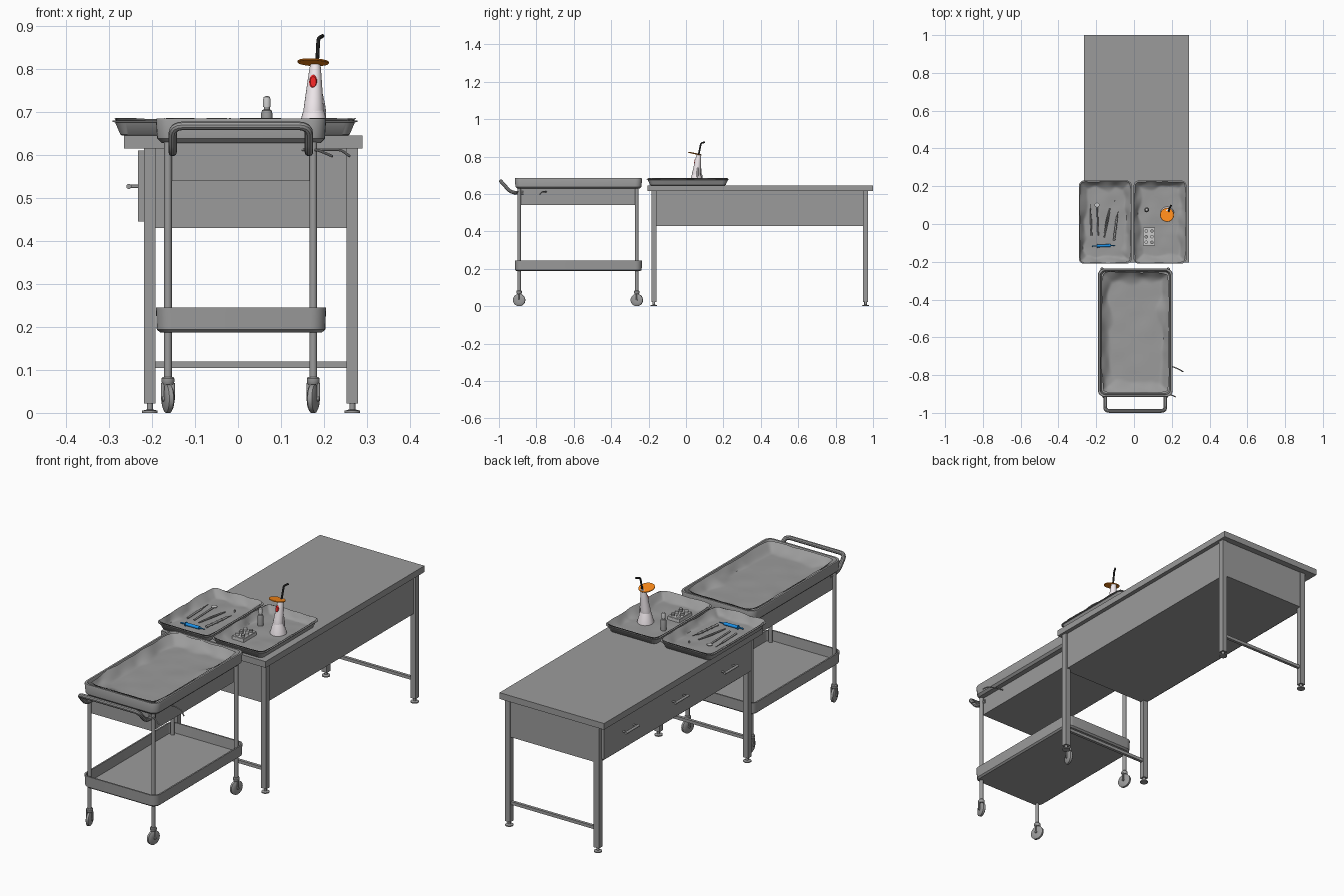
import bpy, bmesh, math
from mathutils import Vector, noise

if "Cube" in bpy.data.objects:
    bpy.data.objects.remove(bpy.data.objects["Cube"])

def color(name, *rgb):
    m = bpy.data.materials.new(name)
    m.diffuse_color = (*rgb, 1)
    m.use_nodes = True
    m.node_tree.nodes["Principled BSDF"].inputs["Base Color"].default_value = m.diffuse_color
    return m

steel = color('dark_steel', .33, .33, .33)
pale = color('pale_grey', .6, .6, .6)
white = color('white_plastic', .88, .82, .85)
red = color('red', .9, .02, .02)
orange = color('orange', 1, .26, .01)
black = color('black', .03, .03, .03)
blue = color('blue', .01, .28, .8)

def finish(ob, mat, smooth=True):
    ob.data.materials.append(mat)
    bpy.ops.object.select_all(action='DESELECT')
    ob.select_set(True)
    bpy.context.view_layer.objects.active = ob
    if smooth:
        bpy.ops.object.shade_smooth_by_angle(angle=math.radians(35))

def add(name, bm, mat=steel):
    bmesh.ops.recalc_face_normals(bm, faces=bm.faces)
    me = bpy.data.meshes.new(name)
    bm.to_mesh(me)
    bm.free()
    ob = bpy.data.objects.new(name, me)
    bpy.context.collection.objects.link(ob)
    finish(ob, mat)

def box(name, x0, x1, y0, y1, z0, z1, mat=steel, bevel=0):
    bm = bmesh.new()
    bmesh.ops.create_cube(bm, size=1)
    for v in bm.verts:
        v.co = ((x0 + x1) / 2 + v.co.x * (x1 - x0), (y0 + y1) / 2 + v.co.y * (y1 - y0),
                (z0 + z1) / 2 + v.co.z * (z1 - z0))
    if bevel:
        bmesh.ops.bevel(bm, geom=bm.edges[:], offset=bevel, segments=2, affect='EDGES')
    add(name, bm, mat)

def lathe(name, base, axis, profile, mat=steel, n=24, sx=1):
    """Closed turned shape: profile of (radius, height) along an axis."""
    q = Vector(axis).to_track_quat('Z', 'Y').to_matrix()
    bm = bmesh.new()
    rings = [[bm.verts.new(Vector(base) + q @ Vector((sx * r * math.cos(2 * math.pi * i / n),
              r * math.sin(2 * math.pi * i / n), h))) for i in range(n)] for r, h in profile]
    for a, b in zip(rings, rings[1:]):
        for i in range(n):
            bm.faces.new((a[i], a[i - 1], b[i - 1], b[i]))
    bm.faces.new(rings[0])
    bm.faces.new(rings[-1])
    add(name, bm, mat)

def rod(name, a, b, r, r2=None, mat=steel, n=16):
    d = Vector(b) - Vector(a)
    lathe(name, a, d, [(r, 0), (r if r2 is None else r2, d.length)], mat, n)

def tube(name, pts, r, fillet=0.02, mat=steel):
    """Bent pipe with rounded corners."""
    pts = [Vector(p) for p in pts]
    path = [pts[0]]
    for a, b, c in zip(pts, pts[1:], pts[2:]):
        p, q = b + (a - b).normalized() * fillet, b + (c - b).normalized() * fillet
        path += [(1 - t) ** 2 * p + 2 * t * (1 - t) * b + t * t * q for t in (0, .25, .5, .75, 1)]
    path.append(pts[-1])
    cu = bpy.data.curves.new(name, 'CURVE')
    cu.dimensions, cu.bevel_depth, cu.bevel_resolution, cu.use_fill_caps = '3D', r, 3, True
    s = cu.splines.new('POLY')
    s.points.add(len(path) - 1)
    for sp, p in zip(s.points, path):
        sp.co = (*p, 1)
    ob = bpy.data.objects.new(name, cu)
    bpy.context.collection.objects.link(ob)
    finish(ob, mat, False)
    bpy.ops.object.convert(target='MESH')
    bpy.ops.object.shade_smooth_by_angle()

def tray(name, cx, cy, loops):
    """Rounded-rectangle loops (half x, half y, corner radius, z), from outer floor to inner floor."""
    bm = bmesh.new()
    rings = []
    for hx, hy, r, z in loops:
        ring = []
        for k, (sx, sy) in enumerate(((1, 1), (-1, 1), (-1, -1), (1, -1))):
            for j in range(7):
                t = math.pi / 2 * (k + j / 6)
                ring.append(bm.verts.new((cx + sx * (hx - r) + r * math.cos(t),
                                          cy + sy * (hy - r) + r * math.sin(t), z)))
        rings.append(ring)
    for a, b in zip(rings, rings[1:]):
        for i in range(len(a)):
            bm.faces.new((a[i - 1], a[i], b[i], b[i - 1]))
    bm.faces.new(rings[0])
    bm.faces.new(rings[-1])
    add(name, bm)

def cloth(name, cx, cy, hx, hy, floor, rim, seed, slope):
    """Crumpled liner: flat middle, wavy edges climbing the tray walls."""
    bm = bmesh.new()
    bmesh.ops.create_grid(bm, x_segments=50, y_segments=70, size=1)
    for v in bm.verts:
        u, w = v.co.x, v.co.y
        n = noise.noise(Vector((u * 2 + seed, w * 3, seed)))
        edge = min(hx * (1 - abs(u)), hy * (1 - abs(w)))
        climb = max(0, 1 - edge / (slope * (1 + .9 * n))) ** 1.5
        k = .985 + .03 * n
        v.co = (cx + hx * u * k * (1 - .06 * w ** 8), cy + hy * w * k * (1 - .04 * u ** 8),
                floor + (rim - floor) * climb + .003 * (n + .7))
    add(name, bm)

# Table
box('table_top', -.265, .29, -.205, 1, .615, .645)
box('table_body', -.215, .27, -.18, .97, .43, .615)
for y in (-.172, .96):
    for x in (-.205, .266):
        box('table_leg', x - .0135, x + .0135, y - .0135, y + .0135, .022, .615)
        lathe('table_foot', (x, y, 0), (0, 0, 1), [(.018, 0), (.018, .005), (.007, .008), (.007, .024)])
    box('table_crossbar', -.2, .26, y - .007, y + .007, .105, .12)
box('drawer_fronts', -.233, -.215, -.163, .953, .445, .61)
for y in (.02, .395, .77):
    rod('drawer_handle', (-.254, y - .05, .527), (-.254, y + .05, .527), .006)
    for d in (-.04, .04):
        rod('drawer_handle_post', (-.254, y + d, .527), (-.23, y + d, .527), .004)

# Trolley
cx, cy = .007, -.575
tray('trolley_top_tray', cx, cy, [(.185, .327, .03, .628), (.195, .337, .035, .638), (.198, .34, .035, .68),
     (.196, .338, .033, .685), (.187, .329, .028, .685), (.184, .326, .025, .68), (.18, .322, .025, .64)])
cloth('trolley_cloth', cx, cy, .182, .325, .647, .682, 3.1, .055)
tray('trolley_lower_tray', cx, cy, [(.188, .33, .03, .187), (.196, .338, .035, .194), (.198, .34, .035, .245),
     (.191, .333, .028, .245), (.188, .33, .025, .197)])
box('trolley_body', -.158, .168, -.89, -.27, .54, .63)
for x in (-.163, .175):
    for y in (-.892, -.263):
        rod('trolley_post', (x, y, .08), (x, y, .63), .009)
        lathe('caster_collar', (x, y, .066), (0, 0, 1), [(.012, 0), (.015, .006), (.015, .014), (.012, .018)])
        t = .25 if x < 0 else -.25
        ax = Vector((math.cos(t), math.sin(t), 0))
        c = Vector((x, y, .033))
        lathe('caster_wheel', c - ax * .01, ax, [(.014, 0), (.026, .001), (.033, .005),
              (.033, .015), (.026, .019), (.014, .02)], n=28)
        rod('caster_axle', c - ax * .015, c + ax * .015, .006)
        for s in (-1, 1):
            p = c + ax * s * .0125
            rod('caster_fork', p, p + Vector((0, 0, .036)), .004)
tube('push_handle', [(-.152, -.87, .607), (-.152, -.935, .607), (-.152, -.99, .668),
                     (.165, -.99, .668), (.165, -.935, .607), (.165, -.87, .607)], .01, .025)
tube('side_hook', [(.14, -.74, .612), (.205, -.755, .612), (.24, -.77, .612), (.26, -.782, .597)], .003, .01)
tube('front_hook', [(.14, -.885, .612), (.185, -.9, .612), (.22, -.915, .597)], .003, .01)

# Two instrument trays with crumpled liners
for side, x, seed in (('left', -.152, 7.3), ('right', .138, 1.7)):
    tray(side + '_instrument_tray', x, .01, [(.117, .197, .02, .645), (.122, .202, .02, .648),
         (.134, .215, .025, .676), (.14, .22, .028, .677), (.14, .22, .028, .68),
         (.132, .213, .024, .68), (.119, .199, .02, .65)])
    cloth(side + '_tray_liner', x, .01, .138, .218, .652, .683, seed, .04)

# Hand instruments in the left tray
z = .662
rod('probe', (-.225, -.06, z), (-.229, .05, z), .0045)
rod('probe_tip', (-.229, .05, z), (-.232, .105, z), .003, .001)
rod('mirror_handle', (-.19, -.06, z), (-.195, .09, z), .004)
lathe('mirror_head', (-.196, .1, z - .001), (0, 0, 1), [(.013, 0), (.013, .003)], pale)
for d in (-.005, .005):
    tube('tweezer_arm', [(-.158, -.072, z), (-.142 + d, .02, z), (-.127, .085, z)], .003, .03)
a, b = Vector((-.106, -.087, z)), Vector((-.09, .04, z))
rod('scaler', a, b, .005)
rod('scaler_tip', b, (-.083, .068, z), .003, .001)
for t in (0, .25, .5, .75):
    p = a.lerp(b, t)
    rod('scaler_ring', p, p + Vector((.001, .008, 0)), .0065)
rod('small_plug', (-.103, .122, .652), (-.103, .122, .664), .004)
rod('blue_syringe', (-.195, -.116, z), (-.125, -.114, z), .0075, mat=blue)
rod('blue_syringe_nozzle', (-.125, -.114, z), (-.098, -.113, z), .004, .0015, blue)
rod('blue_syringe_plunger', (-.222, -.117, z), (-.195, -.116, z), .0035, mat=blue)
rod('blue_syringe_flange', (-.197, -.116, z), (-.193, -.116, z), .01, mat=blue)

# Bottle and peg block in the right tray
lathe('bottle', (.067, .075, .652), (0, 0, 1), [(.013, 0), (.013, .045), (.011, .052), (.007, .054), (.007, .062)], steel)
lathe('bottle_cap', (.067, .075, .712), (0, 0, 1), [(.009, 0), (.009, .016), (.007, .023), (.003, .025)], pale)
box('peg_block', .048, .112, -.115, -.018, .653, .672, pale, .002)
for i in range(2):
    for j in range(3):
        rod('peg', (.065 + .03 * i, -.097 + .03 * j, .67), (.065 + .03 * i, -.097 + .03 * j, .682), .009, mat=steel if (i + j) % 2 else pale)

# Curing lamp
lathe('lamp_base', (.176, .055, .652), (0, 0, 1), [(.037, 0), (.036, .008), (.031, .025), (.026, .045), (.02, .06)], white)
lathe('lamp_body', (.174, .05, .66), (.02, .06, .5), [(.02, 0), (.025, .03), (.022, .06), (.017, .11),
      (.013, .145), (.011, .155)], white)
tube('lamp_cradle', [(.196, .06, .66), (.2, .062, .7), (.19, .064, .745)], .0065, .02, white)
lathe('lamp_button', (.175, .048, .77), (0, -1, .12), [(.017, -.006), (.017, .0), (.012, .004)], red, sx=.55)
lathe('lamp_shield', (.175, .048, .816), (.04, .2, 1), [(.01, -.002), (.036, -.002), (.037, 0), (.036, .002), (.01, .002)], orange, 40)
tube('lamp_light_guide', [(.184, .068, .812), (.187, .08, .872), (.197, .1, .877)], .0045, .009, black)
